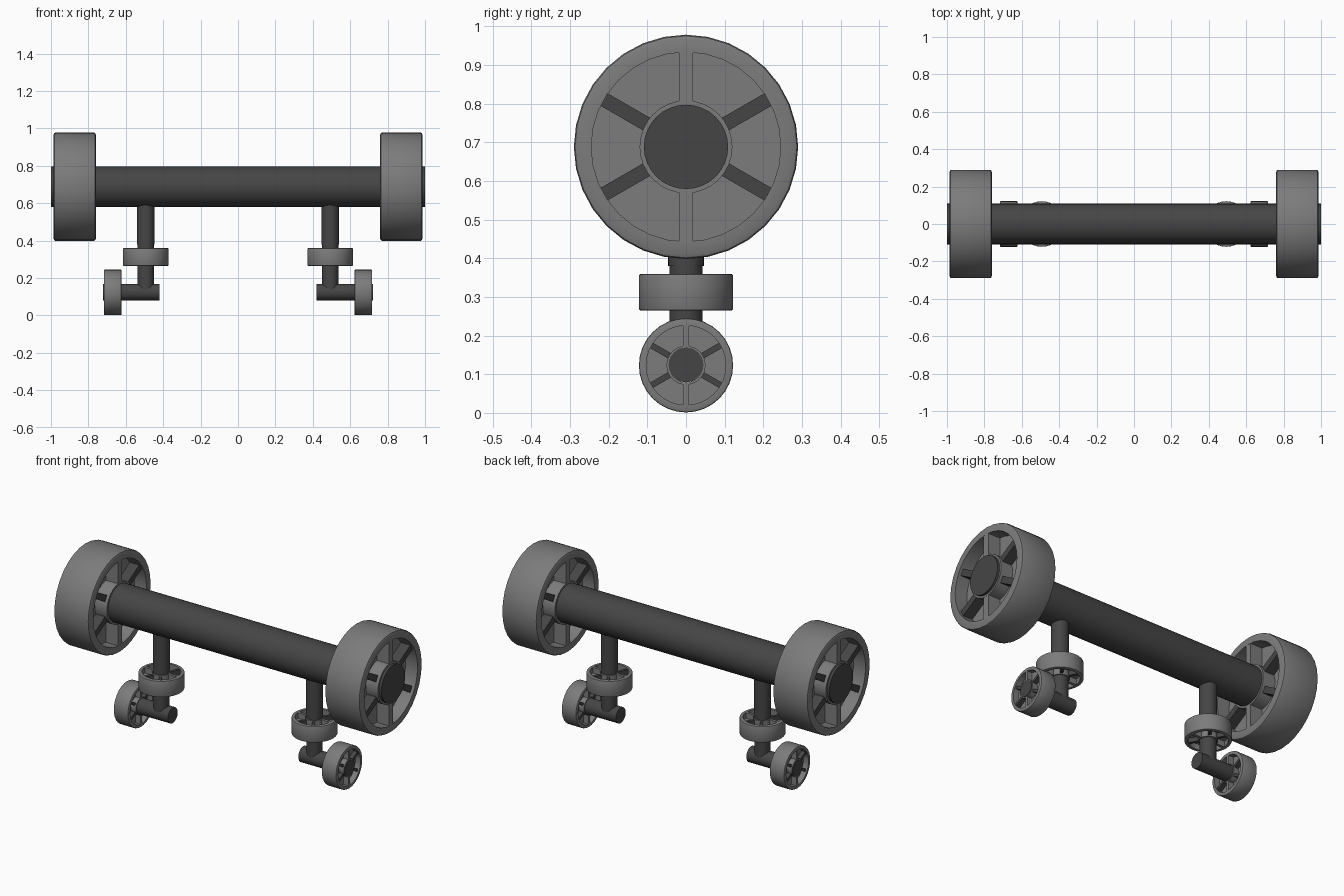
import bpy, bmesh, math
from mathutils import Matrix, Vector

if "Cube" in bpy.data.objects:
    bpy.data.objects.remove(bpy.data.objects["Cube"])


def material(name, value):
    m = bpy.data.materials.new(name)
    m.diffuse_color = (value, value, value, 1)
    m.use_nodes = True
    m.node_tree.nodes["Principled BSDF"].inputs["Base Color"].default_value = m.diffuse_color
    return m


GREY = material("wheel grey", 0.2)
DARK = material("axle dark grey", 0.06)
SEG = 32


def finish(bm, name, mats):
    bmesh.ops.recalc_face_normals(bm, faces=bm.faces)
    me = bpy.data.meshes.new(name)
    bm.to_mesh(me)
    bm.free()
    for m in mats:
        me.materials.append(m)
    ob = bpy.data.objects.new(name, me)
    bpy.context.collection.objects.link(ob)
    bpy.ops.object.select_all(action='DESELECT')
    bpy.context.view_layer.objects.active = ob
    ob.select_set(True)
    bpy.ops.object.shade_smooth_by_angle(angle=math.radians(30))
    return ob


def rod(name, a, b, radius):
    a, b = Vector(a), Vector(b)
    d = b - a
    bm = bmesh.new()
    mat = Matrix.Translation((a + b) / 2) @ d.to_track_quat('Z', 'Y').to_matrix().to_4x4()
    bmesh.ops.create_cone(bm, cap_ends=True, segments=SEG, radius1=radius,
                          radius2=radius, depth=d.length, matrix=mat)
    return finish(bm, name, [DARK])


# Wheel cross-section: (offset along axis, radius), closed loop
HALF = [(0.1125, 0.106), (0.1125, 0.12), (0.035, 0.12), (0.035, 0.245),
        (0.1125, 0.245), (0.1125, 0.279), (0.109, 0.287), (0.102, 0.29)]
PROFILE = HALF + [(-x, r) for x, r in reversed(HALF)]


def wheel(name, centre, scale=1.0, upright=True):
    bm = bmesh.new()
    # rim, web and hub turned around the x axis
    rings = []
    for i in range(SEG):
        t = 2 * math.pi * i / SEG
        rings.append([bm.verts.new((x, r * math.sin(t), r * math.cos(t))) for x, r in PROFILE])
    n = len(PROFILE)
    for i in range(SEG):
        p, q = rings[i], rings[(i + 1) % SEG]
        for j in range(n):
            k = (j + 1) % n
            bm.faces.new((p[j], p[k], q[k], q[j]))
    # six spokes: the two on the centre line grey, the rest dark
    for i in range(6):
        grey = i % 3 == 0
        depth = 0.224 if grey else 0.19
        mat = (Matrix.Rotation(i * math.pi / 3, 4, 'X') @ Matrix.Translation((0, 0, 0.181))
               @ Matrix.Diagonal((depth, 0.037, 0.13, 1)))
        vs = bmesh.ops.create_cube(bm, size=1, matrix=mat)['verts']
        for f in {f for v in vs for f in v.link_faces}:
            f.material_index = 0 if grey else 1
    m = Matrix.Translation(centre) @ Matrix.Scale(scale, 4)
    if not upright:
        m = m @ Matrix.Rotation(math.pi / 2, 4, 'Y')
    bm.transform(m)
    return finish(bm, name, [GREY, DARK])


# Main axle
rod("main_axle", (-1, 0, 0.688), (1, 0, 0.688), 0.109)

# Mirrored wheels and legs
for s, side in ((-1, "left"), (1, "right")):
    wheel("large_wheel_" + side, (s * 0.873, 0, 0.688))
    rod("upper_post_" + side, (s * 0.493, 0, 0.65), (s * 0.493, 0, 0.38), 0.046)
    rod("lower_post_" + side, (s * 0.493, 0, 0.40), (s * 0.493, 0, 0.125), 0.043)
    wheel("flat_wheel_" + side, (s * 0.493, 0, 0.312), 0.42, upright=False)
    rod("small_axle_" + side, (s * 0.42, 0, 0.124), (s * 0.721, 0, 0.124), 0.045)
    wheel("small_wheel_" + side, (s * 0.67, 0, 0.123), 0.42)
